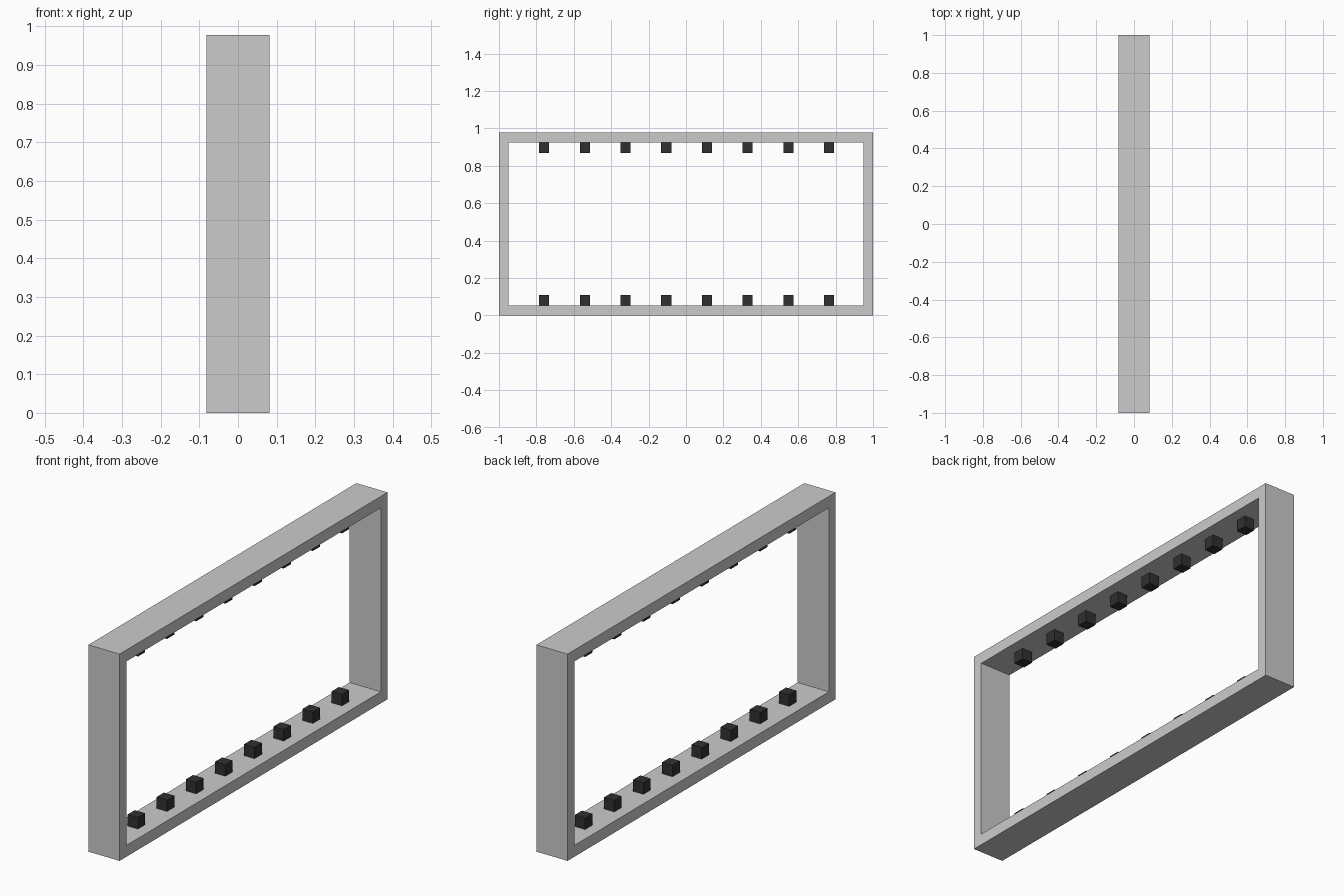
import bpy, bmesh

if "Cube" in bpy.data.objects:
    bpy.data.objects.remove(bpy.data.objects["Cube"])

HALF_X, HALF_Y, HEIGHT = 0.0815, 1.0, 0.977
SIDE_T, RAIL_T = 0.05, 0.054
PEG = 0.054


def finish(name, bm, material=None):
    bmesh.ops.recalc_face_normals(bm, faces=bm.faces)
    mesh = bpy.data.meshes.new(name)
    bm.to_mesh(mesh)
    bm.free()
    if material:
        mesh.materials.append(material)
    obj = bpy.data.objects.new(name, mesh)
    bpy.context.collection.objects.link(obj)
    return obj


def rectangle(bm, x, y, z0, z1):
    return [bm.verts.new((x, a, b)) for a, b in ((-y, z0), (y, z0), (y, z1), (-y, z1))]


# Rectangular frame: a ring-shaped profile extruded through its depth
bm = bmesh.new()
outer = rectangle(bm, -HALF_X, HALF_Y, 0, HEIGHT)
inner = rectangle(bm, -HALF_X, HALF_Y - SIDE_T, RAIL_T, HEIGHT - RAIL_T)
ring = []
for i in range(4):
    j = (i + 1) % 4
    ring.append(bm.faces.new((outer[i], outer[j], inner[j], inner[i])))
ext = bmesh.ops.extrude_face_region(bm, geom=ring, use_keep_orig=True)
moved = [g for g in ext["geom"] if isinstance(g, bmesh.types.BMVert)]
bmesh.ops.translate(bm, verts=moved, vec=(2 * HALF_X, 0, 0))
finish("frame", bm)

# Dark cube pegs along the lower and upper rails
dark = bpy.data.materials.new("dark_peg")
dark.diffuse_color = (0.03, 0.03, 0.03, 1)
dark.use_nodes = True
dark.node_tree.nodes["Principled BSDF"].inputs["Base Color"].default_value = dark.diffuse_color
for rail, z in (("lower", RAIL_T + PEG / 2), ("upper", HEIGHT - RAIL_T - PEG / 2)):
    for i in range(8):
        bm = bmesh.new()
        bmesh.ops.create_cube(bm, size=PEG)
        peg = finish(f"{rail}_peg_{i + 1}", bm, dark)
        peg.location = (0, 0.003 + (i - 3.5) * 0.2176, z)
